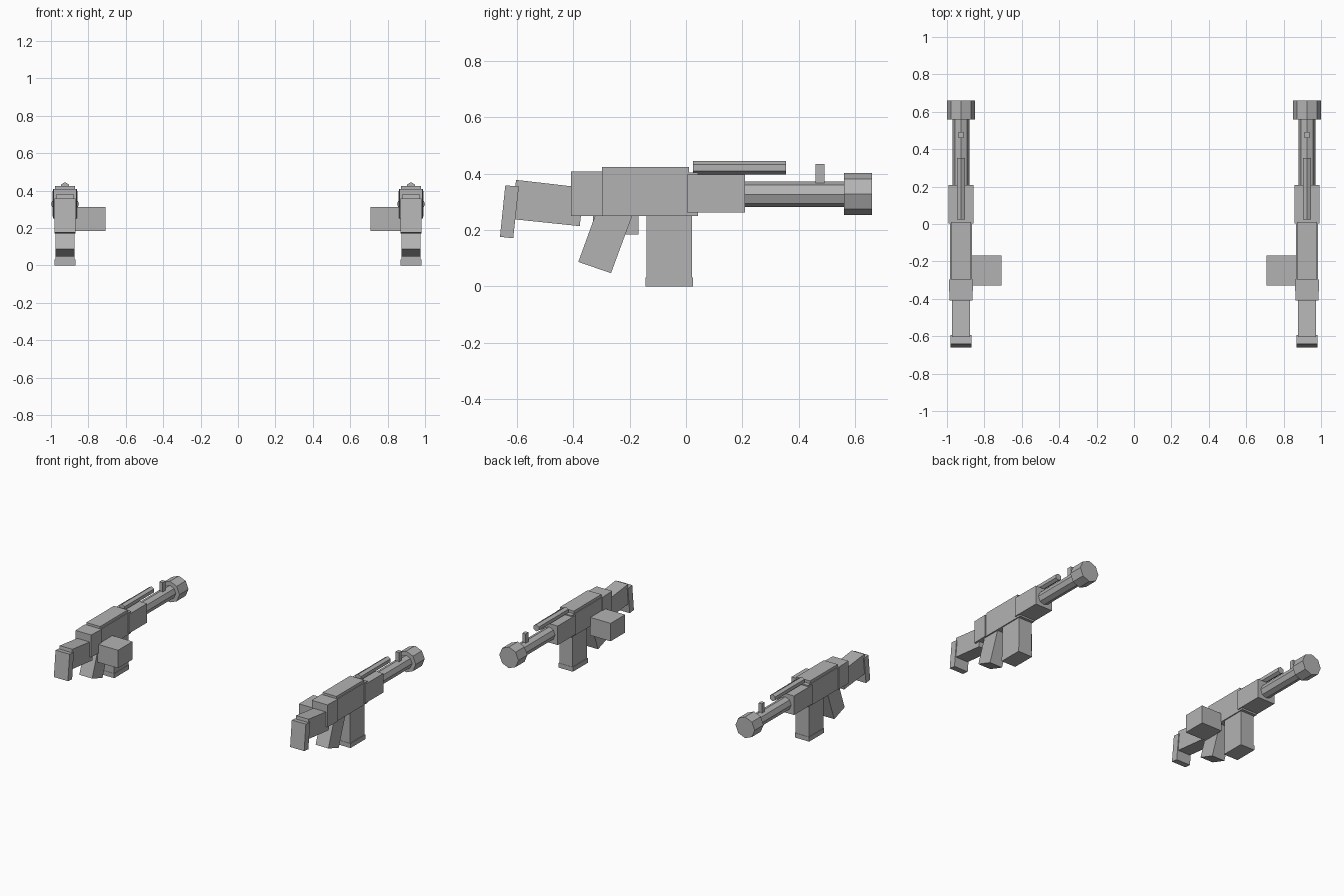
import bpy, bmesh, math

if "Cube" in bpy.data.objects:
    bpy.data.objects.remove(bpy.data.objects["Cube"])

CX = 0.925  # centre line of the right-hand gun; the other is mirrored

grey = bpy.data.materials.new("plain_grey")
grey.diffuse_color = (0.45, 0.45, 0.45, 1)
grey.use_nodes = True
grey.node_tree.nodes["Principled BSDF"].inputs["Base Color"].default_value = grey.diffuse_color


def finish(name, bm):
    bmesh.ops.recalc_face_normals(bm, faces=bm.faces)
    me = bpy.data.meshes.new(name)
    bm.to_mesh(me)
    bm.free()
    me.materials.append(grey)
    ob = bpy.data.objects.new(name, me)
    bpy.context.collection.objects.link(ob)
    mod = ob.modifiers.new("mirror", 'MIRROR')
    mod.use_clip = False
    mod.use_mirror_merge = False
    return ob


def slab(name, profile, x0, x1):
    """Side profile of (y, z) points extruded from x0 to x1."""
    bm = bmesh.new()
    f = bm.faces.new([bm.verts.new((x0, y, z)) for y, z in profile])
    r = bmesh.ops.extrude_face_region(bm, geom=[f])
    bmesh.ops.translate(bm, vec=(x1 - x0, 0, 0),
                        verts=[v for v in r["geom"] if isinstance(v, bmesh.types.BMVert)])
    return finish(name, bm)


def centred(name, profile, width):
    return slab(name, profile, CX - width / 2, CX + width / 2)


def rect(y0, y1, z0, z1):
    return [(y0, z0), (y1, z0), (y1, z1), (y0, z1)]


def tube(name, sides, radius, y0, y1, z):
    """Faceted cylinder along y with a vertex at the top."""
    bm = bmesh.new()
    rings = []
    for y in (y0, y1):
        rings.append([bm.verts.new((CX + radius * math.sin(2 * math.pi * i / sides), y,
                                    z + radius * math.cos(2 * math.pi * i / sides)))
                      for i in range(sides)])
    for ring in rings:
        bm.faces.new(ring)
    for i in range(sides):
        j = (i + 1) % sides
        bm.faces.new((rings[0][i], rings[0][j], rings[1][j], rings[1][i]))
    return finish(name, bm)


# Body
centred("receiver", rect(-0.36, 0.042, 0.25, 0.405), 0.118)
centred("top_cover", rect(-0.298, 0.011, 0.395, 0.424), 0.108)
centred("fore_end", rect(0.004, 0.209, 0.262, 0.397), 0.134)

# Rear block, slightly narrower at its back end
rear = centred("rear_block", rect(-0.408, -0.296, 0.25, 0.408), 0.130)
for v in rear.data.vertices:
    if v.co.y < -0.4:
        v.co.x = CX + (v.co.x - CX) * 0.94

# Barrel group
tube("barrel", 8, 0.046, 0.18, 0.58, 0.327)
tube("muzzle", 8, 0.075, 0.560, 0.660, 0.328)
tube("upper_tube", 6, 0.024, 0.024, 0.354, 0.421)
centred("front_sight", rect(0.459, 0.491, 0.35, 0.434), 0.026)

# Stock and butt plate, both tilted
centred("stock", [(-0.617, 0.239), (-0.377, 0.214), (-0.361, 0.350), (-0.603, 0.378)], 0.098)
centred("butt_plate", [(-0.660, 0.176), (-0.613, 0.171), (-0.593, 0.354), (-0.641, 0.359)], 0.110)

# Grip and magazine
centred("grip", [(-0.382, 0.087), (-0.266, 0.047), (-0.180, 0.28), (-0.312, 0.28)], 0.100)
centred("magazine", rect(-0.141, 0.022, 0.02, 0.27), 0.104)
centred("magazine_base", rect(-0.143, 0.024, 0.0, 0.032), 0.112)

# Box on the inner side of each gun
slab("side_box", rect(-0.330, -0.168, 0.185, 0.312), 0.708, 0.870)
